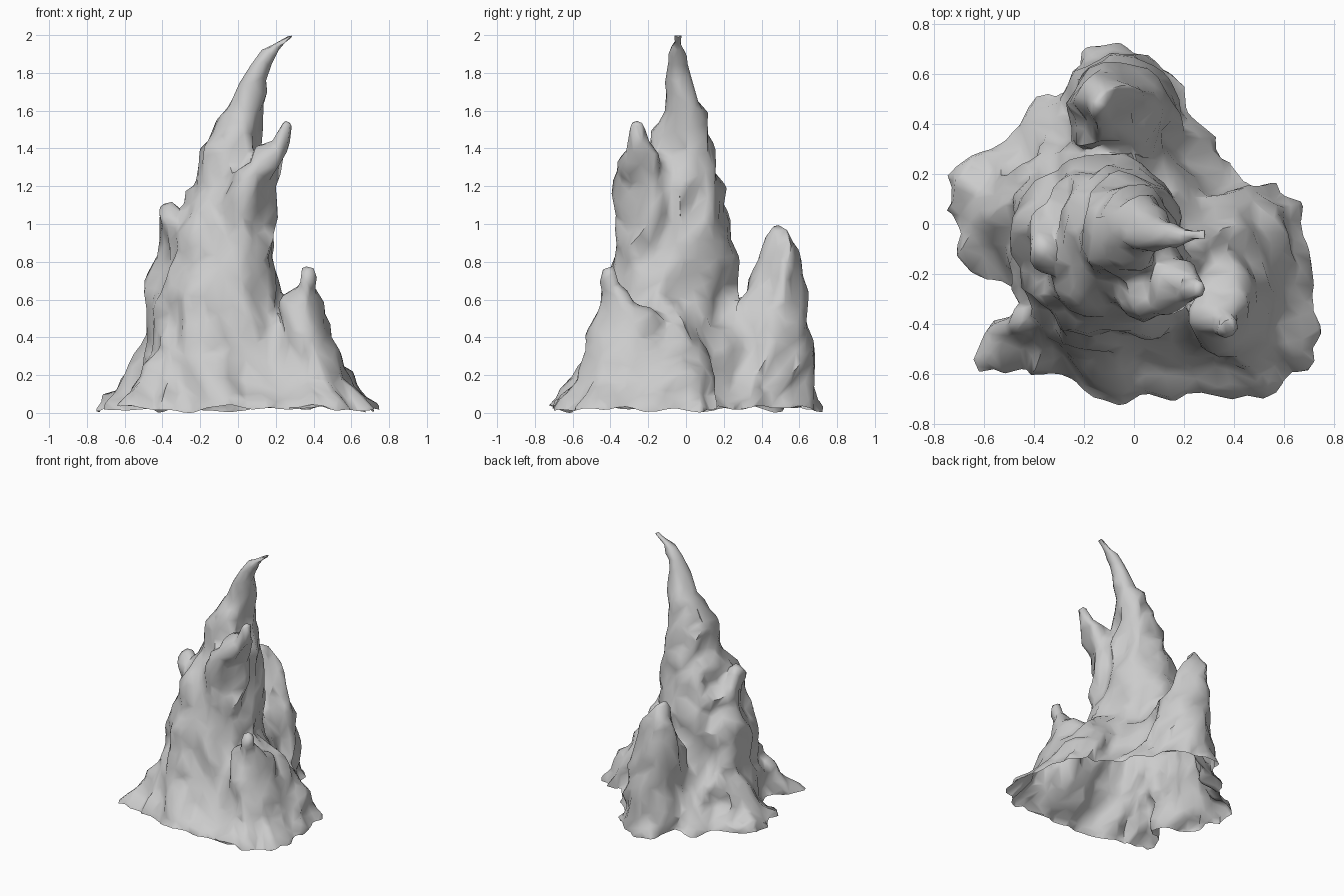
import bpy, bmesh, math
from mathutils import Vector, noise

if "Cube" in bpy.data.objects:
    bpy.data.objects.remove(bpy.data.objects["Cube"], do_unlink=True)

SIDES = 18
GROUND = 0.025
ROOT = -.1
body = bmesh.new()


def loft(rings):
    """Bridge equal-sized rings of points into one closed volume."""
    loops = [[body.verts.new(p) for p in ring] for ring in rings]
    faces = [body.faces.new(loops[0][::-1]), body.faces.new(loops[-1])]
    for low, high in zip(loops, loops[1:]):
        for i in range(len(low)):
            j = (i + 1) % len(low)
            faces.append(body.faces.new((low[i], low[j], high[j], high[i])))
    bmesh.ops.recalc_face_normals(body, faces=faces)


def spire(sections):
    """Loft elliptical sections given as height, centre x, centre y, radius x, radius y."""
    rings = []
    for z, cx, cy, rx, ry in sections:
        angles = [math.tau * i / SIDES for i in range(SIDES)]
        rings.append([(cx + rx * math.cos(a), cy + ry * math.sin(a), z) for a in angles])
    loft(rings)


# Spreading skirt: irregular footprint drawn in towards the middle
footprint = [(.72, -.07), (.65, .08), (.58, .16), (.43, .19), (.35, .26), (.28, .42),
             (.2, .55), (.08, .66), (-.07, .71), (-.19, .7), (-.26, .55), (-.34, .54),
             (-.43, .42), (-.56, .3), (-.74, .2), (-.73, .05), (-.69, -.1), (-.52, -.26),
             (-.48, -.36), (-.6, -.45), (-.61, -.55), (-.42, -.58), (-.23, -.7),
             (-.04, -.71), (.2, -.66), (.55, -.67), (.72, -.53), (.74, -.43), (.7, -.25)]
middle = Vector((-.05, -.03))
skirt = []
for z, scale in [(ROOT, 1.02), (GROUND, 1.01), (.1, .9), (.2, .79), (.4, .62), (.6, .36)]:
    ring = [middle + (Vector(p) - middle) * scale for p in footprint]
    skirt.append([(p.x, p.y, z) for p in ring])
loft(skirt)

# Main spire, leaning to a hooked tip
spire([(ROOT, -.1, -.06, .45, .48), (.4, -.12, -.08, .35, .41), (.6, -.12, -.08, .32, .37),
       (.8, -.11, -.05, .3, .32), (1, -.08, -.05, .25, .3), (1.2, -.03, -.03, .2, .22),
       (1.4, -.03, -.01, .155, .17), (1.5, 0, -.02, .13, .15), (1.6, .04, .01, .1, .1),
       (1.75, .085, -.03, .075, .075), (1.85, .125, -.035, .06, .06),
       (1.92, .175, -.04, .052, .045), (2, .285, -.035, .02, .02)])

# Front spire, a broad blade against the main one
spire([(ROOT, 0, -.24, .3, .32), (.3, 0, -.21, .25, .27), (.8, -.02, -.18, .21, .2),
       (1, 0, -.18, .19, .18), (1.2, .05, -.2, .16, .17), (1.35, .16, -.225, .085, .12),
       (1.45, .22, -.245, .052, .065), (1.54, .265, -.255, .02, .025)])

# Left spire, a low ridge running backwards
spire([(ROOT, .46, -.2, .24, .4), (.2, .42, -.19, .19, .36), (.4, .36, -.23, .125, .28),
       (.52, .345, -.28, .105, .2), (.6, .345, -.35, .085, .11), (.69, .36, -.39, .05, .06),
       (.76, .38, -.415, .018, .022)])

# Back spire
spire([(ROOT, -.03, .4, .26, .31), (.4, -.04, .42, .2, .24), (.68, -.09, .485, .145, .14),
       (.85, -.11, .505, .095, .085), (.98, -.12, .505, .035, .035)])

# Right shoulder
spire([(ROOT, -.44, .05, .25, .29), (.4, -.35, 0, .125, .24), (.8, -.35, -.04, .1, .18),
       (1, -.355, -.09, .06, .09), (1.11, -.355, -.1, .018, .025)])

mesh = bpy.data.meshes.new("rock_spire")
body.to_mesh(mesh)
body.free()
rock = bpy.data.objects.new("rock_spire", mesh)
bpy.context.collection.objects.link(rock)
bpy.context.view_layer.objects.active = rock
rock.select_set(True)


def apply_modifier(kind, **settings):
    mod = rock.modifiers.new(kind.lower(), kind)
    for key, value in settings.items():
        setattr(mod, key, value)
    bpy.ops.object.modifier_apply(modifier=mod.name)


# Fuse the volumes into a single skin
apply_modifier("REMESH", mode="VOXEL", voxel_size=.018)
apply_modifier("SMOOTH", factor=.5, iterations=2)


# Weathered creases, stretched along the height and slightly slanted
def relief(p):
    slanted = Vector((p.x + .25 * p.z, p.y - .2 * p.z, p.z * .6))
    ridges = .22 - abs(noise.noise(slanted * 5))
    lumps = noise.noise(slanted * 9 + Vector((7, 3, 1)))
    fade = min(1, max(.2, (2.1 - p.z) / .9))
    return fade * (.09 * ridges + .03 * lumps)


offsets = [v.normal * relief(v.co) for v in rock.data.vertices]
for v, offset in zip(rock.data.vertices, offsets):
    v.co += offset
apply_modifier("DECIMATE", ratio=.07)

# Open, uneven bottom rim
bm = bmesh.new()
bm.from_mesh(rock.data)
bmesh.ops.bisect_plane(bm, geom=bm.verts[:] + bm.edges[:] + bm.faces[:],
                       plane_co=(0, 0, GROUND), plane_no=(0, 0, 1), clear_inner=True)
for v in bm.verts:
    if v.is_boundary:
        v.co.z += .04 * noise.noise(v.co * 6)

# Stand on the ground, centred
low = [min(v.co[i] for v in bm.verts) for i in range(3)]
high = [max(v.co[i] for v in bm.verts) for i in range(3)]
shift = Vector(((low[0] + high[0]) / 2, (low[1] + high[1]) / 2, low[2]))
bmesh.ops.translate(bm, verts=bm.verts, vec=-shift)
bm.to_mesh(rock.data)
bm.free()

# Stone colour
stone = bpy.data.materials.new("grey_stone")
stone.use_nodes = True
colour = (.6, .6, .6, 1)
stone.diffuse_color = colour
stone.node_tree.nodes["Principled BSDF"].inputs["Base Color"].default_value = colour
rock.data.materials.clear()
rock.data.materials.append(stone)
bpy.ops.object.shade_smooth_by_angle(angle=math.radians(60))
